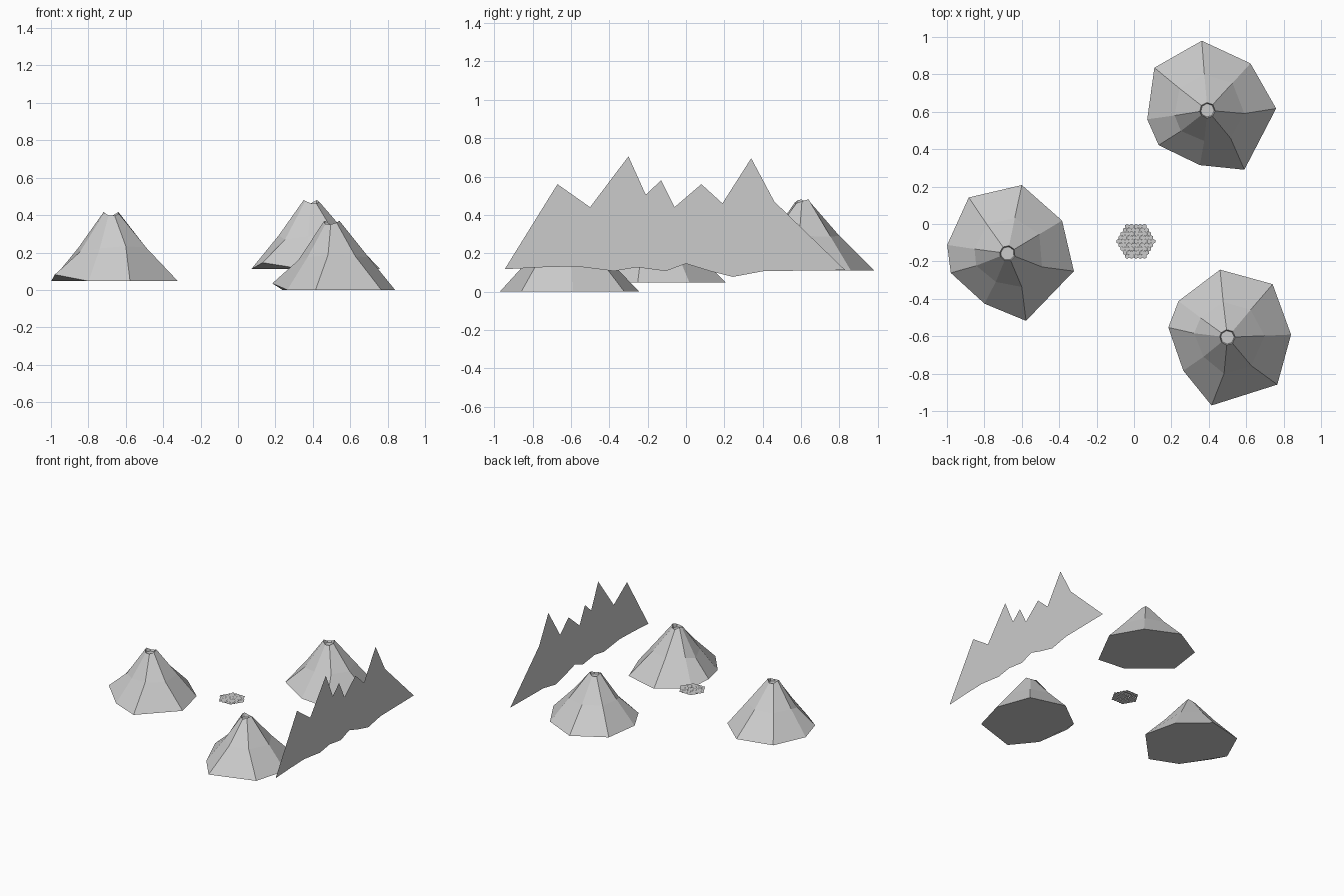
import bpy, math
from mathutils import Matrix, Vector

if "Cube" in bpy.data.objects:
    bpy.data.objects.remove(bpy.data.objects["Cube"], do_unlink=True)

grey = bpy.data.materials.new("light_grey")
grey.use_nodes = True
colour = (0.6, 0.6, 0.6, 1)
grey.diffuse_color = colour
grey.node_tree.nodes["Principled BSDF"].inputs["Base Color"].default_value = colour


def make_mesh(name, verts, faces):
    mesh = bpy.data.meshes.new(name)
    mesh.from_pydata(verts, [], faces)
    mesh.materials.append(grey)
    return mesh


def place(name, mesh, location=(0, 0, 0), turn=0):
    obj = bpy.data.objects.new(name, mesh)
    obj.location = location
    obj.rotation_euler.z = math.radians(turn)
    bpy.context.collection.objects.link(obj)
    return obj


# Hill: irregular eight-sided rings lofted from foot to crater floor
angles_foot = [-189.5, -143, -103.2, -43.5, 2.5, 49.7, 96.3, 143.5]
angles_mid = [-187, -141, -95.5, -50, 2.5, 50, 97, 144]
radii_foot = [.321, .296, .374, .367, .34, .373, .364, .326]
radii_mid = [.18, .165, .195, .198, .198, .192, .19, .178]
z_foot = [.035] + [0] * 7
z_mid = [.158, .175, .187, .18, .175, .18, .18, .18]
z_rim = [.365, .352, .35, .36, .37, .352, .35, .37]


def ring(angles, radii, heights):
    return [(r * math.cos(math.radians(a)), r * math.sin(math.radians(a)), z)
            for a, r, z in zip(angles, radii, heights)]


rings = [ring(angles_foot, radii_foot, z_foot),
         ring(angles_mid, radii_mid, z_mid),
         ring(angles_mid, [.042] * 8, z_rim),
         ring(angles_mid, [.036] * 8, [.338] * 8)]
faces = []
for level in range(len(rings) - 1):
    for i in range(8):
        a, b = level * 8 + i, level * 8 + (i + 1) % 8
        faces.append((a, b, b + 8, a + 8))
faces.append(tuple(range(24, 32)))            # crater floor
faces.append(tuple(range(7, 0, -1)))          # flat underside
faces.append((0, 7, 1))                       # lifted corner of the underside
hill = make_mesh("hill", sum(rings, []), faces)
place("hill_front", hill, (.5, -.606, 0))
place("hill_back", hill, (.393, .608, .111), 45)
place("hill_side", hill, (-.676, -.157, .047), 28.5)

# Flat mountain skyline standing along the side
peaks = [(-.945, .117), (-.67, .56), (-.5, .44), (-.3, .705), (-.21, .505),
         (-.13, .58), (-.06, .44), (.08, .56), (.19, .46), (.34, .695),
         (.46, .47), (.83, .112)]
lower = [(.405, .107), (.245, .077), (.125, .107), (0, .146), (-.105, .107),
         (-.255, .127), (-.375, .107), (-.575, .132), (-.75, .127)]
outline = [(0, y, z) for y, z in reversed(peaks + lower)]
place("mountain_skyline", make_mesh("mountain_skyline", outline,
                                    [tuple(range(len(outline)))]), (1, 0, 0))

# Honeycomb sheet: hexagonal cells packed into a larger hexagon
size, pitch = 4, .0232
verts, cells = [], []
for row in range(-size, size + 1):
    count = 2 * size + 1 - abs(row)
    for col in range(count):
        cx = (col - (count - 1) / 2) * pitch
        cy = row * pitch * math.sqrt(3) / 2
        start = len(verts)
        for k in range(6):
            a = math.radians(60 * k + 30)
            r = .97 * pitch / math.sqrt(3)
            verts.append((cx + r * math.cos(a), cy + r * math.sin(a), 0))
        cells.append(tuple(range(start, start + 6)))
place("honeycomb_sheet", make_mesh("honeycomb_sheet", verts, cells), (.01, -.093, .174))
